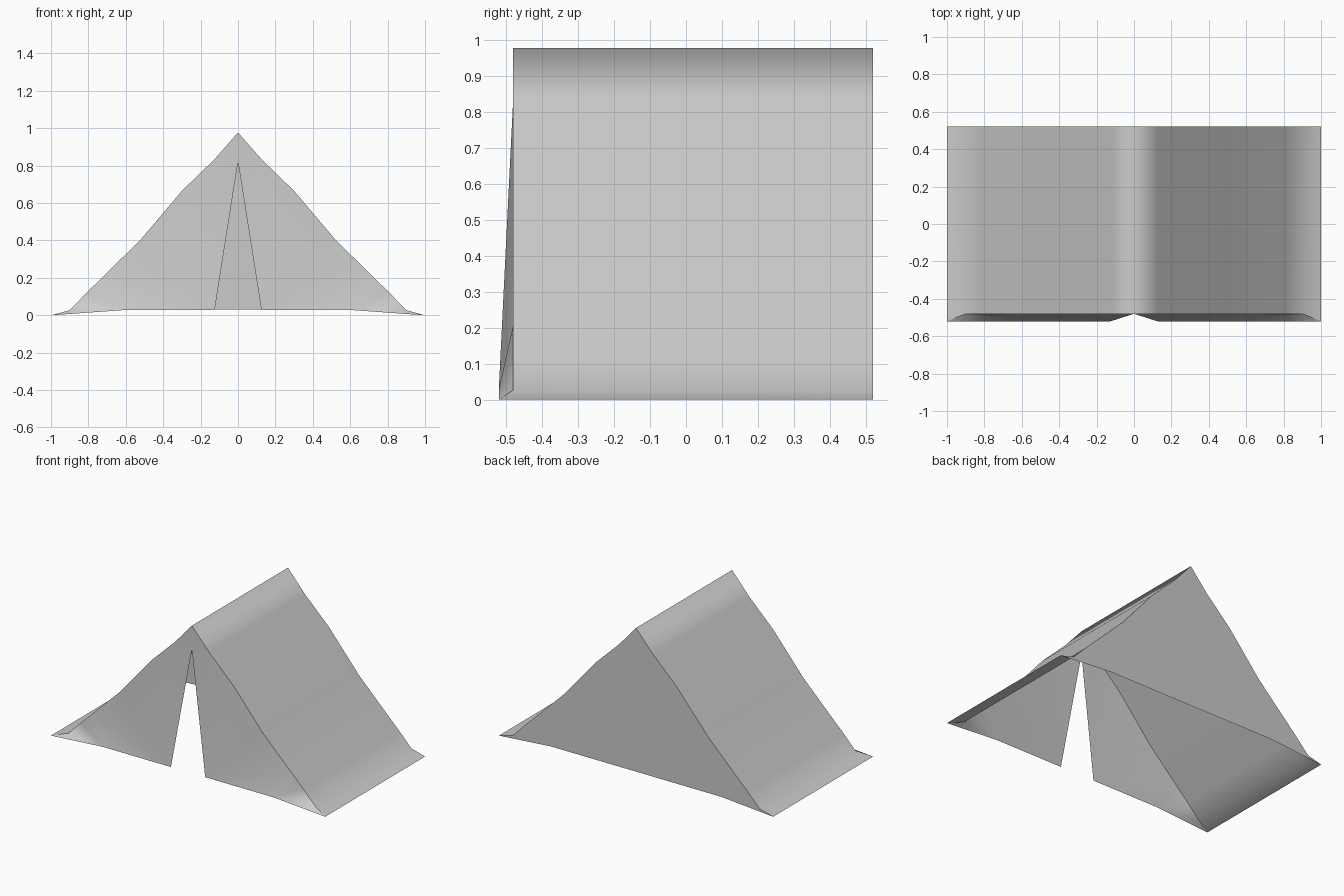
import bpy

if "Cube" in bpy.data.objects:
    bpy.data.objects.remove(bpy.data.objects["Cube"])

FRONT, HEM, BACK = -0.48, -0.52, 0.52

# Half outline of the canvas, ridge to hem (x, z)
half = [(0, 0.977), (0.125, 0.835), (0.30, 0.665), (0.52, 0.405),
        (0.72, 0.208), (0.81, 0.12), (0.90, 0.027), (1.0, 0.0)]
profile = [(-x, z) for x, z in reversed(half[1:])] + half


def add_part(name, verts, faces, smooth):
    mesh = bpy.data.meshes.new(name)
    mesh.from_pydata(verts, [], faces)
    mesh.update()
    mesh.polygons.foreach_set("use_smooth", [smooth] * len(mesh.polygons))
    obj = bpy.data.objects.new(name, mesh)
    bpy.context.collection.objects.link(obj)
    return obj


# Roof: profile swept front to back, hem corners pulled forward
n = len(profile)
verts = [(x, HEM if abs(x) == 1 else FRONT, z) for x, z in profile]
verts += [(x, BACK, z) for x, z in profile]
add_part("roof", verts, [(i, i + 1, n + i + 1, n + i) for i in range(n - 1)], True)

# Back wall: flat sheet closing the profile, slightly raised lower edge
lower = [(0.62, 0.03), (-0.62, 0.03)]
verts = [(x, BACK, z) for x, z in profile + lower]
add_part("back_wall", verts, [tuple(reversed(range(len(verts))))], False)

# Front flaps: hang from the roof edge and lean out to the hem, split by the door slit
k = len(half)
slit_top, slit_low, mid_low = k, k + 1, k + 2
faces = [(0, slit_top, 1), (1, slit_top, slit_low)]
faces += [(i, slit_low, i + 1) for i in range(1, 4)]
faces += [(4, slit_low, mid_low)]
faces += [(i, mid_low, i + 1) for i in range(4, k - 1)]
for name, side in (("right_flap", 1), ("left_flap", -1)):
    verts = [(side * x, HEM if x == 1 else FRONT, z) for x, z in half]
    verts += [(0, FRONT, 0.82), (side * 0.125, HEM, 0.027), (side * 0.62, HEM, 0.027)]
    add_part(name, verts, [f if side == 1 else f[::-1] for f in faces], True)
